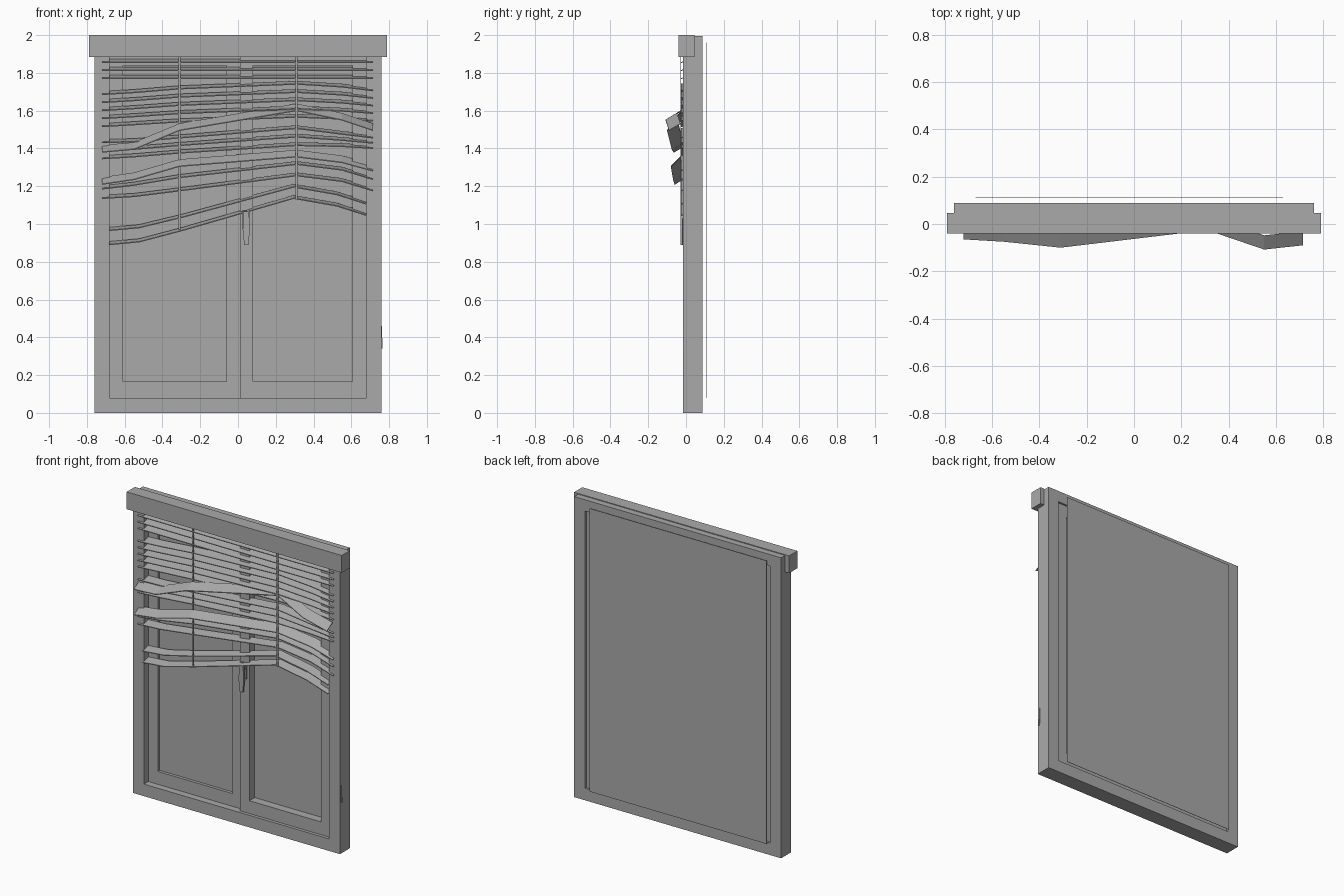
import bpy
import bmesh

if "Cube" in bpy.data.objects:
    bpy.data.objects.remove(bpy.data.objects["Cube"])

grey = bpy.data.materials.new("plain_grey")
grey.use_nodes = True
COLOUR = (0.4, 0.4, 0.4, 1)
grey.diffuse_color = COLOUR
grey.node_tree.nodes["Principled BSDF"].inputs["Base Color"].default_value = COLOUR


def finish(name, bm):
    bmesh.ops.recalc_face_normals(bm, faces=bm.faces)
    mesh = bpy.data.meshes.new(name)
    bm.to_mesh(mesh)
    bm.free()
    mesh.materials.append(grey)
    obj = bpy.data.objects.new(name, mesh)
    bpy.context.collection.objects.link(obj)
    return obj


def box(name, x0, x1, y0, y1, z0, z1):
    bm = bmesh.new()
    for v in bmesh.ops.create_cube(bm, size=1)["verts"]:
        v.co.x = x1 if v.co.x > 0 else x0
        v.co.y = y1 if v.co.y > 0 else y0
        v.co.z = z1 if v.co.z > 0 else z0
    return finish(name, bm)


def loft(name, sections):
    """Closed solid through equal-sized rings of points."""
    bm = bmesh.new()
    rings = [[bm.verts.new(p) for p in s] for s in sections]
    n = len(rings[0])
    for a, b in zip(rings, rings[1:]):
        for i in range(n):
            j = (i + 1) % n
            bm.faces.new((a[i], a[j], b[j], b[i]))
    bm.faces.new(rings[0])
    bm.faces.new(rings[-1])
    return finish(name, bm)


def ring_frame(name, outer, inner, y0, y1):
    """Rectangular frame with a rectangular hole; bounds are x0, x1, z0, z1."""
    def corners(r):
        return [(r[0], r[2]), (r[1], r[2]), (r[1], r[3]), (r[0], r[3])]
    bm = bmesh.new()
    loops = [[bm.verts.new((x, y, z)) for x, z in corners(r)]
             for r, y in ((outer, y0), (inner, y0), (inner, y1), (outer, y1))]
    for k in range(4):
        a, b = loops[k], loops[(k + 1) % 4]
        for i in range(4):
            j = (i + 1) % 4
            bm.faces.new((a[i], a[j], b[j], b[i]))
    return finish(name, bm)


# Window frame, headbox and backing sheet
ring_frame("window_frame", (-.76, .76, 0, 1.995), (-.68, .68, .08, 1.92), -.016, .088)
box("blind_headbox", -.79, .79, -.04, .046, 1.885, 2)
box("backing_sheet", -.67, .63, .109, .111, .08, 1.96)

# Sashes and panes
ring_frame("right_sash", (-.68, .01, .08, 1.92), (-.61, -.06, .165, 1.84), .03, .075)
box("right_pane", -.615, -.055, .05, .056, .16, 1.845)
ring_frame("left_sash", (.01, .68, .08, 1.92), (.08, .605, .165, 1.84), .005, .075)
box("left_pane", .075, .61, .06, .066, .16, 1.845)

# Handle and side catch
box("handle_plate", .025, .062, -.003, .006, .97, 1.075)
box("handle_neck", .034, .054, -.02, 0, 1.03, 1.06)
loft("handle_lever", [[(x, y, z) for x, y in
                       ((.044 - w, -.03), (.044 + w, -.03), (.044 + w, -.018), (.044 - w, -.018))]
                      for z, w in ((1.065, .014), (.97, .019), (.89, .011))])
loft("side_catch", [[(.755, y0, z), (x, y0, z), (x, y1, z), (.755, y1, z)]
                    for z, x, y0, y1 in ((.46, .761, -.004, .004), (.34, .766, -.007, .003))])

# Blind slats: each bends along its length, with the front edge tilted down
STATIONS = (-.72, -.55, -.31, .31, .55, .715)
THICK = .005


def slat(name, heights, fronts=(-.026,) * 6, depth=.055, drop=.015, squeeze=1):
    sections = []
    for x, z, y in zip(STATIONS, heights, fronts):
        x *= squeeze
        lo, hi = z - drop / 2, z + drop / 2
        sections.append([(x, y, lo), (x, y + depth, hi),
                         (x, y + depth, hi + THICK), (x, y, lo + THICK)])
    return loft(name, sections)


def slat_group(name, count, first, last, squeeze=1):
    for i in range(count):
        t = i / (count - 1)
        slat(f"{name}_{i + 1}", [a + (b - a) * t for a, b in zip(first, last)],
             squeeze=squeeze)


slat_group("top_slat", 3, [1.86] * 6, [1.775] * 6)
slat_group("upper_slat", 5, (1.69, 1.7, 1.72, 1.745, 1.73, 1.71),
           (1.52, 1.53, 1.545, 1.57, 1.56, 1.55))
slat_group("middle_slat", 3, (1.435, 1.44, 1.46, 1.51, 1.48, 1.46),
           (1.35, 1.36, 1.38, 1.42, 1.415, 1.405))
slat_group("lower_slat", 2, (1.19, 1.21, 1.25, 1.32, 1.29, 1.24),
           (1.14, 1.15, 1.18, 1.26, 1.23, 1.18))
slat_group("bottom_slat", 2, (.97, .985, 1.04, 1.2, 1.16, 1.11),
           (.895, .91, .97, 1.14, 1.1, 1.05), squeeze=.95)

# Two slats pulled loose from the blind
slat("loose_upper_slat", (1.395, 1.41, 1.51, 1.615, 1.565, 1.51),
     (-.065, -.075, -.1, -.026, -.108, -.09), depth=.06, drop=.035)
slat("loose_lower_slat", (1.225, 1.25, 1.32, 1.37, 1.34, 1.295),
     (-.06, -.068, -.08, -.03, -.026, -.026), depth=.055, drop=.035)

# Ladder cords
for side, x, bottom in (("right", -.31, .97), ("left", .31, 1.13)):
    box(f"{side}_cord", x - .005, x + .005, -.03, -.026, bottom, 1.89)
